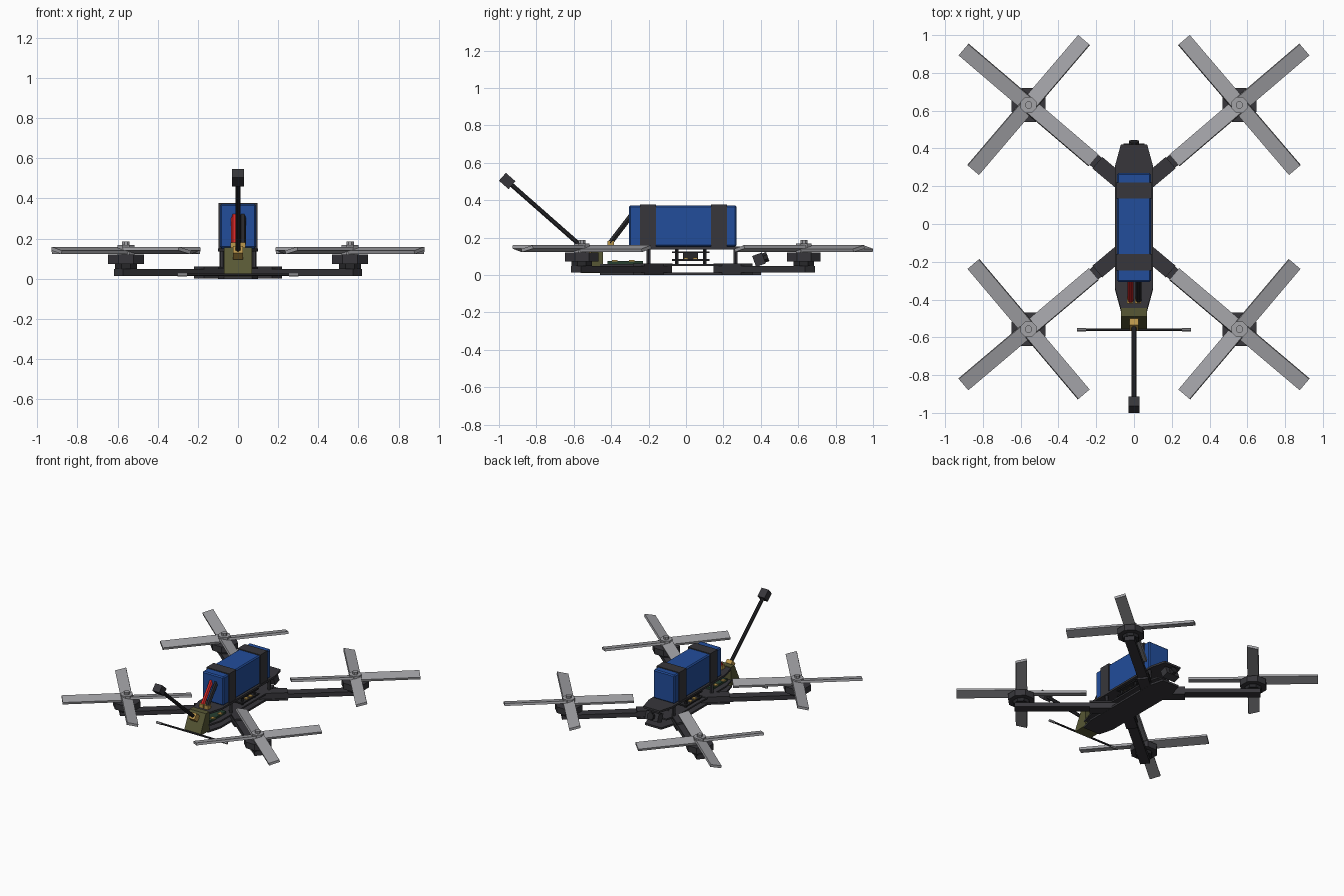
import bpy, bmesh, math
from mathutils import Vector, Matrix

if "Cube" in bpy.data.objects:
    bpy.data.objects.remove(bpy.data.objects["Cube"])


def material(name, r, g, b):
    m = bpy.data.materials.new(name)
    m.diffuse_color = (r, g, b, 1)
    m.use_nodes = True
    m.node_tree.nodes["Principled BSDF"].inputs["Base Color"].default_value = m.diffuse_color
    return m


CARBON = material("carbon", 0.038, 0.037, 0.043)
BLACK = material("black", 0.02, 0.02, 0.023)
BLUE = material("blue", 0.016, 0.075, 0.33)
GREY = material("blade_grey", 0.36, 0.36, 0.38)
RED = material("red", 0.65, 0.02, 0.02)
GOLD = material("gold", 0.5, 0.31, 0.07)
OLIVE = material("olive", 0.095, 0.095, 0.035)
GREEN = material("board_green", 0.02, 0.05, 0.03)


def finish(bm, name, mat):
    bmesh.ops.recalc_face_normals(bm, faces=bm.faces)
    me = bpy.data.meshes.new(name)
    bm.to_mesh(me)
    bm.free()
    me.materials.append(mat)
    ob = bpy.data.objects.new(name, me)
    bpy.context.collection.objects.link(ob)
    return ob


def box(name, mat, center, size, rot=None):
    bm = bmesh.new()
    m = Matrix.Translation(center) @ (rot or Matrix.Identity(4)) @ Matrix.Diagonal((*size, 1))
    bmesh.ops.create_cube(bm, size=1, matrix=m)
    return finish(bm, name, mat)


def cyl(name, mat, a, b, r, sides=8):
    """Prism with a flat side, running from point a to point b."""
    a, b = Vector(a), Vector(b)
    d = b - a
    bm = bmesh.new()
    m = (Matrix.Translation((a + b) / 2) @ d.to_track_quat('Z', 'Y').to_matrix().to_4x4()
         @ Matrix.Rotation(math.pi / sides, 4, 'Z'))
    bmesh.ops.create_cone(bm, cap_ends=True, segments=sides, radius1=r, radius2=r,
                          depth=d.length, matrix=m)
    return finish(bm, name, mat)


def prism(name, mat, pts, axis, lo, hi):
    """Extrude a 2D outline along z (xy points) or x (yz points)."""
    bm = bmesh.new()
    vs = [bm.verts.new((p[0], p[1], lo) if axis == 'z' else (lo, p[0], p[1])) for p in pts]
    f = bm.faces.new(vs)
    ext = bmesh.ops.extrude_face_region(bm, geom=[f])
    move = (0, 0, hi - lo) if axis == 'z' else (hi - lo, 0, 0)
    bmesh.ops.translate(bm, vec=move,
                        verts=[v for v in ext['geom'] if isinstance(v, bmesh.types.BMVert)])
    return finish(bm, name, mat)


def outline(front, back):
    half = [(0.07, front), (0.1, front + 0.11), (0.1, back - 0.11), (0.07, back)]
    return half + [(-x, y) for x, y in reversed(half)]


# frame plates
prism("bottom_plate", CARBON, outline(-0.46, 0.40), 'z', 0, 0.015)
prism("middle_plate", CARBON, outline(-0.46, 0.34), 'z', 0.048, 0.06)
prism("top_plate", CARBON, outline(-0.45, 0.42), 'z', 0.137, 0.152)

# arms, motors and propellers
for sx in (-1, 1):
    for my, base in ((0.63, 49.5), (-0.557, 40.2)):
        tag = ("left" if sx < 0 else "right") + ("_rear" if my > 0 else "_front")
        mx = 0.558 * sx
        sy = 1 if my > 0 else -1
        ang = math.atan2(0.643 * sy, 0.766 * sx)
        rot = Matrix.Rotation(ang, 4, 'Z')
        u = Vector((math.cos(ang), math.sin(ang), 0))
        c = Vector((mx, my, 0))
        box("arm_" + tag, CARBON, c - u * 0.33 + Vector((0, 0, 0.0315)), (0.76, 0.07, 0.033), rot)
        for z in (0.0075, 0.054):
            box("arm_clamp_" + tag, CARBON, c - u * 0.59 + Vector((0, 0, z)),
                (0.23, 0.08, 0.0135), rot)
        cyl("motor_base_" + tag, BLACK, (mx, my, 0.048), (mx, my, 0.075), 0.06)
        cyl("motor_bell_" + tag, CARBON, (mx, my, 0.073), (mx, my, 0.12), 0.097)
        cyl("hub_" + tag, GREY, (mx, my, 0.118), (mx, my, 0.168), 0.045)
        cyl("nut_" + tag, GREY, (mx, my, 0.165), (mx, my, 0.187), 0.02)
        for k in range(4):
            a = math.radians((base if sx < 0 else 180 - base) + 90 * k)
            # each blade is pitched about its own length
            r = Matrix.Rotation(a, 4, 'Z') @ Matrix.Rotation(math.radians(14) * sx, 4, 'X')
            ctr = Vector((mx + 0.23 * math.cos(a), my + 0.23 * math.sin(a), 0.141))
            box("blade_" + tag, GREY, ctr, (0.445, 0.08, 0.018), r)

# battery and straps
bat = box("battery", BLUE, (0, -0.018, 0.262), (0.18, 0.576, 0.22))
bev = bat.modifiers.new("bevel", 'BEVEL')
bev.width = 0.008
bev.segments = 1
for y in (-0.203, 0.177):
    box("battery_strap", CARBON, (0, y, 0.2635), (0.193, 0.086, 0.23))

# battery leads and connector
for x, mat, n in ((-0.018, RED, "red_lead"), (0.024, BLACK, "black_lead")):
    cyl(n, mat, (x, -0.405, 0.172), (x, -0.295, 0.315), 0.016, 6)
    box("connector_half", GOLD, (x - 0.003, -0.403, 0.166), (0.034, 0.036, 0.03))

# standoffs
for sx in (-1, 1):
    for y in (-0.2, 0.265):
        cyl("standoff", CARBON, (sx * 0.08, y, 0.055), (sx * 0.08, y, 0.14), 0.013, 6)
    for y in (-0.05, 0.1):
        cyl("stack_post", BLACK, (sx * 0.07, y, 0.055), (sx * 0.07, y, 0.14), 0.01, 6)
    # solder pads on the boards
    for y in (-0.38, -0.29):
        box("solder_pad", GOLD, (sx * 0.05, y, 0.077), (0.024, 0.03, 0.008))
    for y in (0.0, 0.05):
        box("stack_pad", GOLD, (sx * 0.072, y, 0.089), (0.024, 0.024, 0.008))

# electronics
for z in (0.08, 0.122):
    box("stack_board", BLACK, (0, 0.025, z), (0.18, 0.2, 0.01))
box("stack_chip", BLACK, (0, 0.025, 0.1), (0.08, 0.08, 0.035))
box("radio_board", GREEN, (0, -0.325, 0.066), (0.12, 0.19, 0.02))

# antenna mount wedge at the front
prism("antenna_mount", OLIVE, [(-0.56, 0.012), (-0.49, 0.157), (-0.445, 0.157), (-0.445, 0.012)],
      'x', -0.07, 0.07)

# tall antenna
d = Vector((0, -0.75, 0.66)).normalized()
tip = Vector((0, -0.956, 0.503))
root = tip - d * 0.58
tilt = d.to_track_quat('Z', 'X').to_matrix().to_4x4()
tilt = Matrix.Rotation(math.atan2(0.75, 0.66), 4, 'X')
box("antenna_socket", GOLD, root + d * 0.015, (0.048, 0.048, 0.05), tilt)
cyl("antenna_rod", BLACK, root, tip, 0.013, 8)
box("antenna_head", CARBON, tip, (0.06, 0.056, 0.068), tilt)

# cross antenna with pale tips
cyl("cross_antenna", BLACK, (-0.27, -0.56, 0.02), (0.27, -0.56, 0.02), 0.007, 6)
for sx in (-1, 1):
    cyl("cross_antenna_tip", GREY, (sx * 0.255, -0.56, 0.02), (sx * 0.302, -0.56, 0.02), 0.009, 6)

# tilted camera at the rear
cam = Matrix.Rotation(math.radians(20), 4, 'X')
box("camera_body", CARBON, (0, 0.39, 0.082), (0.11, 0.055, 0.062), cam)
v = cam @ Vector((0, 1, 0))
p = Vector((0, 0.39, 0.082))
cyl("camera_lens", BLACK, p + v * 0.02, p + v * 0.05, 0.028, 8)
